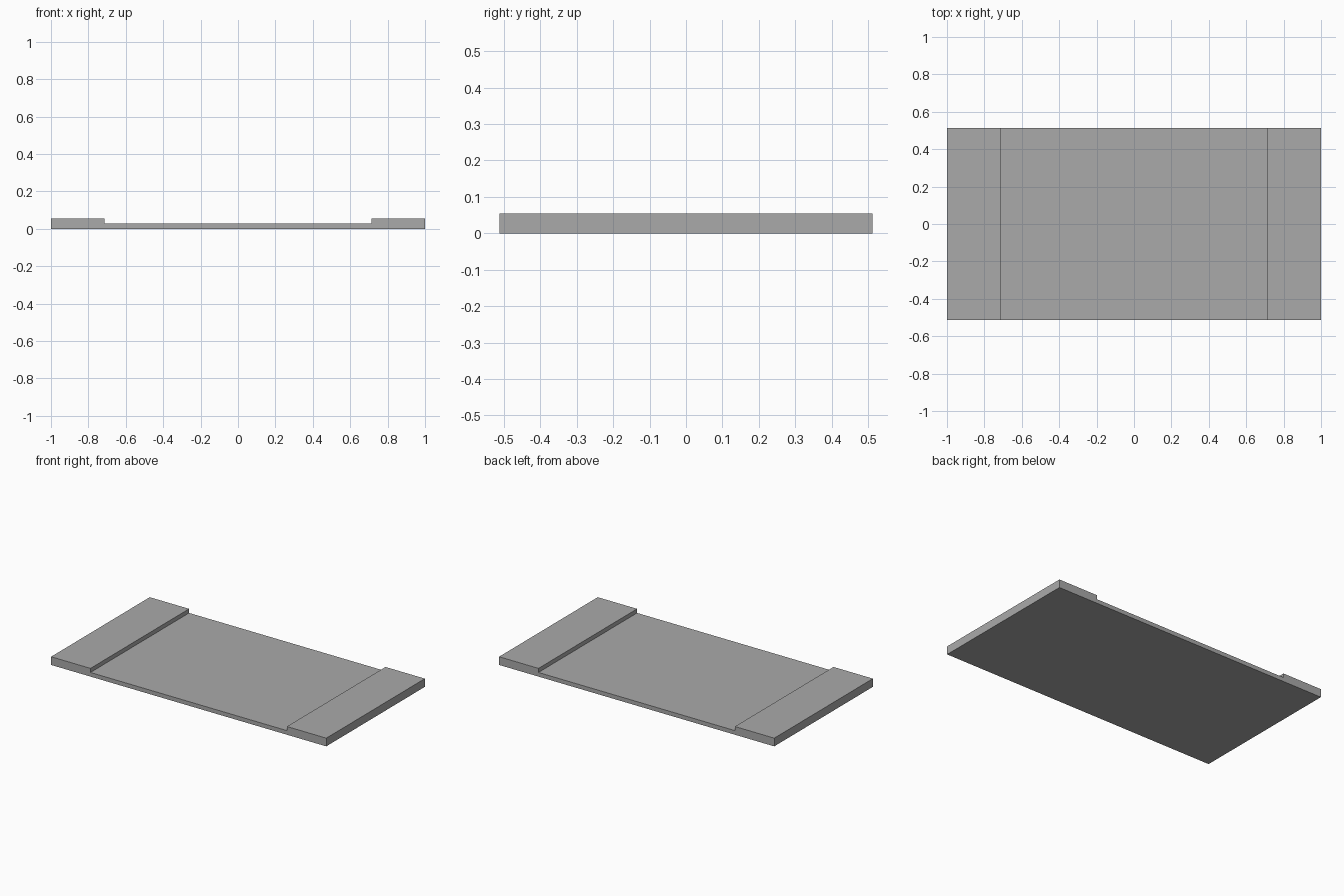
import bpy
import bmesh

cube = bpy.data.objects.get("Cube")
if cube:
    bpy.data.objects.remove(cube, do_unlink=True)

HALF_DEPTH = 0.512
LOW, HIGH, STEP = 0.027, 0.054, 0.714

# Plain grey finish
grey = bpy.data.materials.new("grey")
grey.use_nodes = True
colour = (0.4, 0.4, 0.4, 1)
grey.diffuse_color = colour
grey.node_tree.nodes["Principled BSDF"].inputs["Base Color"].default_value = colour

# Stepped slab: half outline mirrored across x, then extruded along y
half = [(1, 0), (1, HIGH), (STEP, HIGH), (STEP, LOW)]
outline = half + [(-x, z) for x, z in reversed(half)]

bm = bmesh.new()
front = bm.faces.new([bm.verts.new((x, -HALF_DEPTH, z)) for x, z in outline])
extruded = bmesh.ops.extrude_face_region(bm, geom=[front], use_keep_orig=True)
back_verts = [g for g in extruded["geom"] if isinstance(g, bmesh.types.BMVert)]
bmesh.ops.translate(bm, vec=(0, 2 * HALF_DEPTH, 0), verts=back_verts)
bmesh.ops.recalc_face_normals(bm, faces=bm.faces)

mesh = bpy.data.meshes.new("stepped_slab")
bm.to_mesh(mesh)
bm.free()
mesh.materials.append(grey)
slab = bpy.data.objects.new("stepped_slab", mesh)
bpy.context.collection.objects.link(slab)
